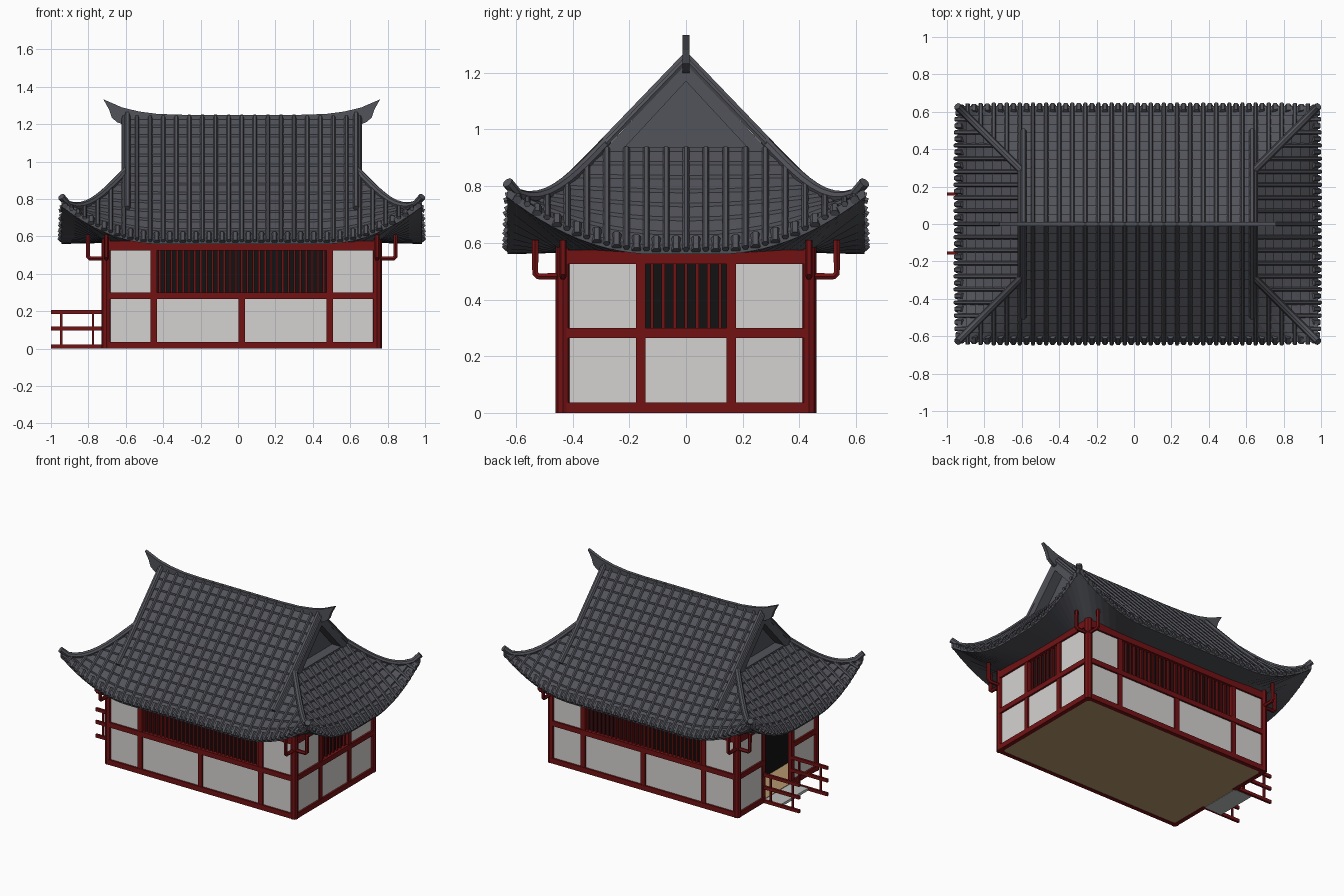
import bpy, bmesh
from mathutils import Vector

if "Cube" in bpy.data.objects:
    bpy.data.objects.remove(bpy.data.objects["Cube"])

CX = 0.02                        # building centre along x
HX, HY = 0.75, 0.46              # body half sizes
GABLE, HIP, EAVE = 0.635, 0.3, 0.63   # gable half length, hip start, eave run
LONG, SHORT = "long", "short"
SIDES = [(LONG, -1), (LONG, 1), (SHORT, -1), (SHORT, 1)]


def material(name, r, g, b):
    m = bpy.data.materials.new(name)
    m.use_nodes = True
    m.diffuse_color = (r, g, b, 1)
    bsdf = m.node_tree.nodes["Principled BSDF"]
    bsdf.inputs["Base Color"].default_value = (r, g, b, 1)
    bsdf.inputs["Roughness"].default_value = 0.8
    return m


TILE = material("slate_grey", 0.085, 0.087, 0.103)
RED = material("dark_red", 0.17, 0.006, 0.007)
WHITE = material("plaster_white", 0.66, 0.65, 0.63)
BLACK = material("interior_black", 0.006, 0.006, 0.006)
WOOD = material("floor_wood", 0.46, 0.31, 0.15)
STONE = material("step_stone", 0.5, 0.52, 0.52)


def add_object(name, mesh, mat, smooth=False):
    ob = bpy.data.objects.new(name, mesh)
    bpy.context.collection.objects.link(ob)
    mesh.materials.clear()
    mesh.materials.append(mat)
    if smooth:
        bpy.ops.object.select_all(action='DESELECT')
        ob.select_set(True)
        bpy.context.view_layer.objects.active = ob
        bpy.ops.object.shade_smooth_by_angle()
    return ob


def from_bmesh(name, bm, mat, fix=True):
    if fix:
        bmesh.ops.recalc_face_normals(bm, faces=bm.faces)
    mesh = bpy.data.meshes.new(name)
    bm.to_mesh(mesh)
    bm.free()
    return add_object(name, mesh, mat)


def boxes(name, items, mat):
    """One object from boxes given as two opposite corners."""
    bm = bmesh.new()
    for a, b in items:
        verts = bmesh.ops.create_cube(bm, size=1)["verts"]
        for v in verts:
            v.co = [(p + q) / 2 + c * abs(q - p) for p, q, c in zip(a, b, v.co)]
    return from_bmesh(name, bm, mat)


def tubes(name, paths, radius, mat, res=1):
    """Round bars along point paths, joined in one mesh."""
    cu = bpy.data.curves.new(name, 'CURVE')
    cu.dimensions = '3D'
    cu.bevel_depth, cu.bevel_resolution, cu.use_fill_caps = radius, res, True
    for path in paths:
        sp = cu.splines.new('POLY')
        sp.points.add(len(path) - 1)
        for p, co in zip(sp.points, path):
            p.co = (*co, 1)
    tmp = bpy.data.objects.new(name + "_path", cu)
    bpy.context.collection.objects.link(tmp)
    dg = bpy.context.evaluated_depsgraph_get()
    mesh = bpy.data.meshes.new_from_object(tmp.evaluated_get(dg))
    bpy.data.objects.remove(tmp)
    return add_object(name, mesh, mat, smooth=True)


def place(side, k, s, d, z):
    """Point at s along a wall and d outward from the centre."""
    return Vector((CX + s, k * d, z)) if side == LONG else Vector((CX + k * d, s, z))


# ---------- walls ----------
frame, panels, bars = [], [], []
for side, k in SIDES:
    half, d = (HX, HY) if side == LONG else (HY, HX)
    door = side == SHORT and k < 0
    win = 0.47 if side == LONG else 0.16     # window or door post position

    def slab(group, s0, s1, z0, z1, din, dout):
        group.append((place(side, k, s0, d - din, z0), place(side, k, s1, d - dout, z1)))

    spans = [(-half + 0.02, -win), (win, half - 0.02)] if door else [(-half + 0.02, half - 0.02)]
    for s0, s1 in spans:
        slab(frame, s0, s1, 0, 0.036, 0.035, 0.005)
        slab(frame, s0, s1, 0.265, 0.3, 0.035, 0.005)
        slab(panels, s0, s1, 0.03, 0.27, 0.03, 0.018)
    slab(frame, -half + 0.02, half - 0.02, 0.525, 0.575, 0.035, 0.005)
    for e in (-1, 1):
        slab(frame, e * win - 0.017, e * win + 0.017, 0, 0.54, 0.035, 0.008)
        slab(panels, e * win, e * (half - 0.02), 0.29, 0.54, 0.03, 0.018)
    if side == LONG:
        slab(frame, -0.017, 0.017, 0.03, 0.27, 0.035, 0.008)
    if not door:
        count = 30 if side == LONG else 8
        for i in range(1, count):
            s = -win + 2 * win * i / count
            slab(bars, s - 0.006, s + 0.006, 0.29, 0.53, 0.032, 0.02)
boxes("wall_frame", frame, RED)
boxes("wall_panels", panels, WHITE)
boxes("window_bars", bars, RED)
boxes("dark_interior", [((CX - 0.55, -HY + 0.04, 0.02), (CX + HX - 0.04, HY - 0.04, 0.56))], BLACK)
boxes("floor", [((CX - HX + 0.01, -HY + 0.01, 0.002), (CX + HX - 0.01, HY - 0.01, 0.022))], WOOD)
boxes("door_step", [((CX - HX - 0.12, -0.15, 0), (CX - HX + 0.02, 0.15, 0.018))], STONE)

# ---------- corner posts and eave hooks ----------
px, py = HX - 0.026, HY - 0.026
corners = [(i, j) for i in (-1, 1) for j in (-1, 1)]
tubes("corner_posts", [[(CX + i * px, j * py, 0), (CX + i * px, j * py, 0.6)] for i, j in corners],
      0.026, RED, 2)
hooks = []
for side, k in SIDES:
    s, d = (px, HY) if side == LONG else (py, HX)
    for e in (-1, 1):
        hooks.append([place(side, k, e * s, d + o, z)
                      for o, z in ((-0.02, 0.482), (0.062, 0.482), (0.072, 0.492), (0.072, 0.61))])
tubes("eave_hooks", hooks, 0.013, RED)

# ---------- entrance railings ----------
rails, x_wall = [], CX - HX + 0.01
for y in (-0.155, 0.16):
    for z in (0.011, 0.108, 0.197):
        rails.append(((-1, y - 0.008, z - 0.011), (x_wall, y + 0.008, z + 0.011)))
    for x in (-0.945, -0.775):
        rails.append(((x - 0.006, y - 0.006, 0), (x + 0.006, y + 0.006, 0.2)))
boxes("entrance_railings", rails, RED)


# ---------- roof surface ----------
def limit(side, u):
    """Half width of a roof slope at run u."""
    return u if side == SHORT else max(GABLE, GABLE + u - HIP)


def roof_point(side, k, s, u, up=0.0):
    near = max(0, 1 - (limit(side, u) - abs(s)) / 0.52)
    lift = 0.24 * (max(0, u - HIP) / 0.35) ** 3 * near ** 2
    d = u if side == LONG else GABLE - HIP + u
    return place(side, k, s, d, 1.235 - 1.04 * u + lift + up)


UPPER = [HIP * i / 6 for i in range(6)]
LOWER = [HIP + (EAVE - HIP) * i / 7 for i in range(8)]
COLS = 32
ribs, drips = [], []
for side, k in SIDES:
    rows = (UPPER if side == LONG else []) + LOWER
    lines = []                                # each course ends in a small step
    for u0, u1 in zip(rows, rows[1:]):
        lines += [(u0, 0), (u1, 0.013)]
    bm = bmesh.new()
    grid = [[bm.verts.new(roof_point(side, k, limit(side, u) * (2 * c / COLS - 1), u, up))
             for c in range(COLS + 1)] for u, up in lines]
    for a, b in zip(grid, grid[1:]):
        for c in range(COLS):
            bm.faces.new((a[c], a[c + 1], b[c + 1], b[c]))
    bm.normal_update()
    if sum(f.normal.z for f in bm.faces) < 0:
        bmesh.ops.reverse_faces(bm, faces=bm.faces)
    from_bmesh(f"roof_tiles_{side}_{'back' if k > 0 else 'front'}", bm, TILE, fix=False)

    # round cover tiles and hanging eave tiles
    pitch, edge = 0.07, limit(side, EAVE)
    for i in range(-14, 15):
        s = i * pitch
        if abs(s) < edge - 0.02:
            start = rows[0]
            if abs(s) > limit(side, HIP):
                start = abs(s) if side == SHORT else HIP + abs(s) - GABLE
            us = [start] + [u for u in rows if u > start + 0.005] + [EAVE + 0.012]
            ribs.append([roof_point(side, k, s, u, 0.01) for u in us])
        s += pitch / 2
        if abs(s) < edge - 0.01:
            drips.append([roof_point(side, k, s, EAVE - 0.03, 0.005),
                          roof_point(side, k, s, EAVE + 0.005, -0.003)])
tubes("cover_tiles", ribs, 0.012, TILE)
tubes("eave_tiles", drips, 0.017, TILE)

# ---------- eave edge and soffit ----------
bm = bmesh.new()
for side, k in SIDES:
    half, d = (HX - 0.03, HY - 0.03) if side == LONG else (HY - 0.03, HX - 0.03)
    rings = [[], [], []]
    for c in range(COLS + 1):
        t = 2 * c / COLS - 1
        s = t * limit(side, EAVE)
        for ring, p in zip(rings, (roof_point(side, k, s, EAVE, 0.013),
                                   roof_point(side, k, s, EAVE, -0.02),
                                   place(side, k, t * half, d, 0.565))):
            ring.append(bm.verts.new(p))
    for a, b in zip(rings, rings[1:]):
        for c in range(COLS):
            bm.faces.new((a[c], a[c + 1], b[c + 1], b[c]))
bmesh.ops.remove_doubles(bm, verts=bm.verts, dist=0.0005)
bm.normal_update()
if sum(f.normal.z for f in bm.faces) > 0:
    bmesh.ops.reverse_faces(bm, faces=bm.faces)
from_bmesh("eave_soffit", bm, TILE, fix=False)

# ---------- recessed gables ----------
for k, label in ((-1, "right"), (1, "left")):
    bm = bmesh.new()
    outer = [(0, 1.235), (0.3, 0.915), (-0.3, 0.915)]
    inner = [(0, 1.17), (0.215, 0.938), (-0.215, 0.938)]
    loops = [[bm.verts.new((CX + k * x, y, z)) for y, z in tri]
             for x, tri in ((GABLE - 0.05, outer), (GABLE, outer), (GABLE, inner), (GABLE - 0.07, inner))]
    for a, b in zip(loops, loops[1:]):
        for i in range(3):
            j = (i + 1) % 3
            bm.faces.new((a[i], a[j], b[j], b[i]))
    bm.faces.new(loops[-1])
    bm.normal_update()
    if bm.faces[-1:][0].normal.x * k < 0:
        bmesh.ops.reverse_faces(bm, faces=bm.faces[-1:])
    from_bmesh("gable_" + label, bm, TILE)

# ---------- ridges ----------
half = [(0, 1.25), (0.3, 1.25), (0.45, 1.255), (0.55, 1.268), (0.64, 1.29), (0.74, 1.333),
        (0.71, 1.28), (0.695, 1.235), (0.665, 1.21), (0.61, 1.19)]
outline = half + [(-x, z) for x, z in reversed(half[1:])]
bm = bmesh.new()
face = bm.faces.new([bm.verts.new((CX + x, -0.012, z)) for x, z in outline])
new = bmesh.ops.extrude_face_region(bm, geom=[face])["geom"]
bmesh.ops.translate(bm, vec=(0, 0.024, 0), verts=[g for g in new if isinstance(g, bmesh.types.BMVert)])
from_bmesh("main_ridge", bm, TILE)

verges, hips = [], []
for i, j in corners:
    verges.append([roof_point(LONG, j, i * 0.612, 0.05 * n, 0.022) for n in range(11)])
    hip = [HIP - 0.02 + 0.035 * n for n in range(11)]
    hips.append([roof_point(LONG, j, i * (GABLE + u - HIP), u, 0.012 + 0.02 * (n == 10))
                 for n, u in enumerate(hip)])
tubes("verge_ridges", verges, 0.016, TILE)
tubes("hip_ridges", hips, 0.02, TILE, 2)
